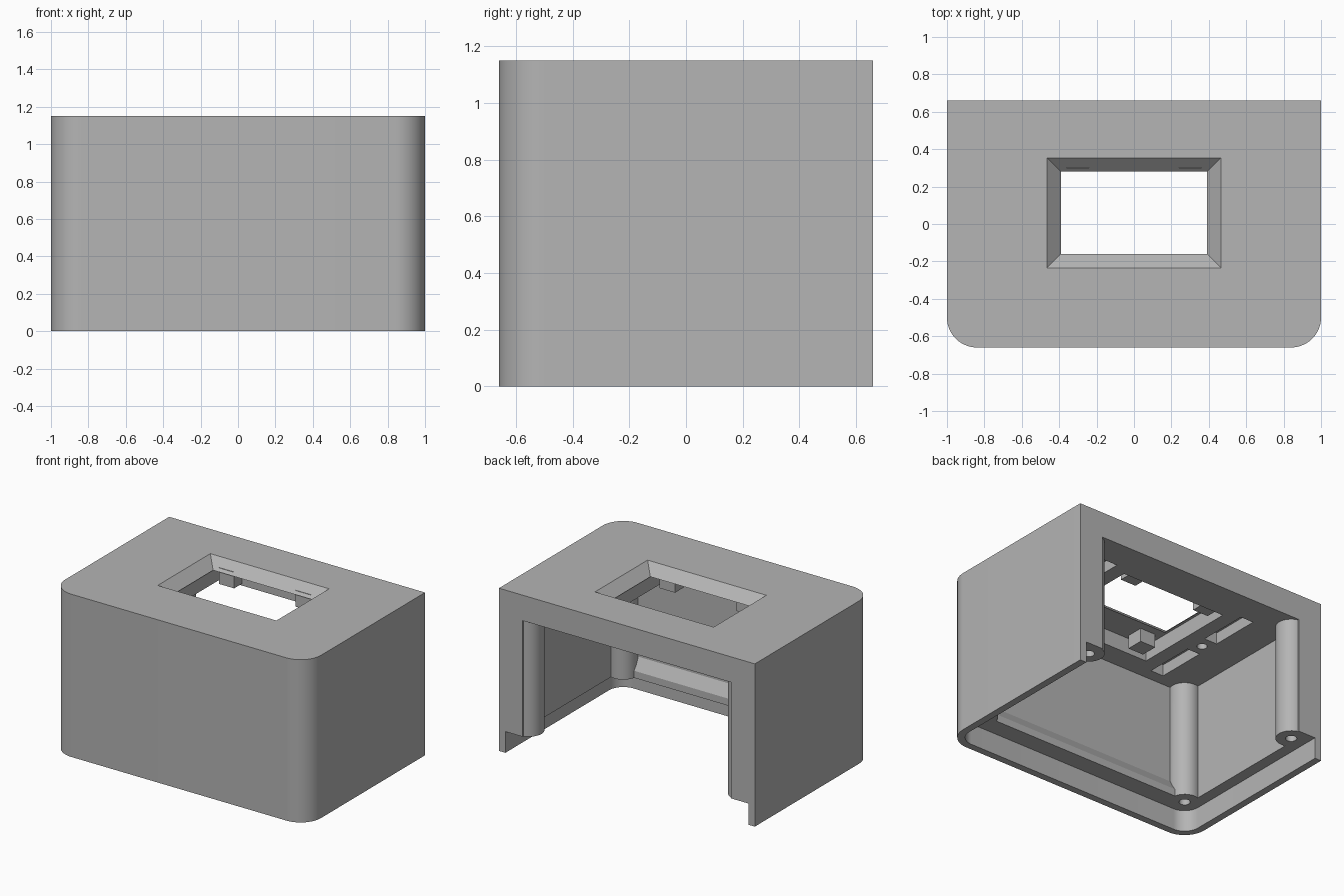
import bpy, bmesh, math
from mathutils import Vector

old = bpy.data.objects.get("Cube")
if old:
    bpy.data.objects.remove(old)

# Single plastic colour
grey = bpy.data.materials.new("grey_plastic")
grey.use_nodes = True
colour = (0.46, 0.46, 0.46, 1)
grey.diffuse_color = colour
grey.node_tree.nodes["Principled BSDF"].inputs["Base Color"].default_value = colour

HEIGHT, BACK, LIP, CEIL = 1.15, 0.66, 0.15, 0.97


def loft(name, low, high):
    """Closed solid between two matching rings of points."""
    bm = bmesh.new()
    a = [bm.verts.new(p) for p in low]
    b = [bm.verts.new(p) for p in high]
    bm.faces.new(a)
    bm.faces.new(b)
    for i in range(len(a)):
        j = (i + 1) % len(a)
        bm.faces.new((a[i], a[j], b[j], b[i]))
    bmesh.ops.recalc_face_normals(bm, faces=bm.faces)
    mesh = bpy.data.meshes.new(name)
    bm.to_mesh(mesh)
    bm.free()
    mesh.materials.append(grey)
    obj = bpy.data.objects.new(name, mesh)
    bpy.context.collection.objects.link(obj)
    return obj


def prism(name, plan, z0, z1):
    return loft(name, [(x, y, z0) for x, y in plan], [(x, y, z1) for x, y in plan])


def rect(x0, x1, y0, y1):
    return [(x0, y0), (x1, y0), (x1, y1), (x0, y1)]


def circle(x, y, r, n=40):
    return [(x + r * math.cos(math.tau * i / n), y + r * math.sin(math.tau * i / n))
            for i in range(n)]


def rounded_front(x, y0, y1, r, n=14):
    """Plan with square back corners and round front corners."""
    pts = [(x, y1), (-x, y1)]
    for cx, start in ((-x + r, math.pi), (x - r, 1.5 * math.pi)):
        for i in range(n + 1):
            a = start + i / n * math.pi / 2
            pts.append((cx + r * math.cos(a), y0 + r + r * math.sin(a)))
    return pts


def combine(target, tool, operation):
    """Apply a boolean and discard the tool."""
    mod = target.modifiers.new("shape", "BOOLEAN")
    mod.operation, mod.solver, mod.object = operation, "EXACT", tool
    tool.hide_render = True
    bpy.context.view_layer.update()
    graph = bpy.context.evaluated_depsgraph_get()
    mesh = bpy.data.meshes.new_from_object(target.evaluated_get(graph))
    target.modifiers.clear()
    target.data = mesh
    bpy.data.objects.remove(tool)


def cut(tool):
    combine(body, tool, "DIFFERENCE")


def add(tool):
    combine(body, tool, "UNION")


# Outer shell with its hollow and the open back
body = prism("enclosure_shell", rounded_front(1, -BACK, BACK, 0.16), 0, HEIGHT)
cut(prism("cavity", rect(-0.87, 0.87, -0.53, 0.54), -0.1, CEIL))
cut(prism("back_opening", rect(-0.815, 0.815, 0.4, 0.8), -0.1, CEIL))

# Sloped ledge along the inside of the front wall
ledge = [(-0.58, 0.1), (-0.48, 0.1), (-0.48, 0.2), (-0.53, 0.28), (-0.58, 0.28)]
add(loft("front_ledge", [(-0.9, y, z) for y, z in ledge], [(0.9, y, z) for y, z in ledge]))

# Corner screw posts
posts = [(sx * 0.84, y) for sx in (-1, 1) for y in (-0.5, 0.555)]
for x, y in posts:
    add(prism("screw_post", circle(x, y, 0.1), 0.1, 1.0))

# Recess for the base plate, leaving a thin lip
cut(prism("base_recess", rounded_front(0.95, -0.61, 0.8, 0.11), -0.1, LIP))
for x, y in posts:
    cut(prism("screw_hole", circle(x, y, 0.036, 24), 0.05, 0.6))

# Display recess under the roof, with bevelled window above
cut(prism("display_recess", rect(-0.41, 0.41, -0.37, 0.39), 0.9, 1.08))


def window_ring(grow, z):
    return [(x, y + 0.06, z) for x, y in
            rect(-0.39 - grow, 0.39 + grow, -0.22 - grow, 0.22 + grow)]


cut(loft("window", window_ring(-0.02, 1.06), window_ring(0.095, 1.17)))

# Mounting slots and pilot holes, and display support blocks
for side in (-1, 1):
    x = side * 0.565
    for y in (-0.265, 0.265):
        cut(prism("slot", rect(x - 0.05, x + 0.05, y - 0.18, y + 0.18), 0.9, 1.05))
    cut(prism("pilot_hole", circle(x, 0, 0.033, 24), 0.9, 1.05))
    x = side * 0.3
    for y0, y1 in ((-0.34, -0.22), (0.3, 0.42)):
        add(prism("display_block", rect(x - 0.06, x + 0.06, y0, y1), 0.985, 1.1))

# Smooth curved walls, crisp edges
bpy.ops.object.select_all(action="DESELECT")
body.select_set(True)
bpy.context.view_layer.objects.active = body
bpy.ops.object.shade_smooth_by_angle(angle=math.radians(30))
